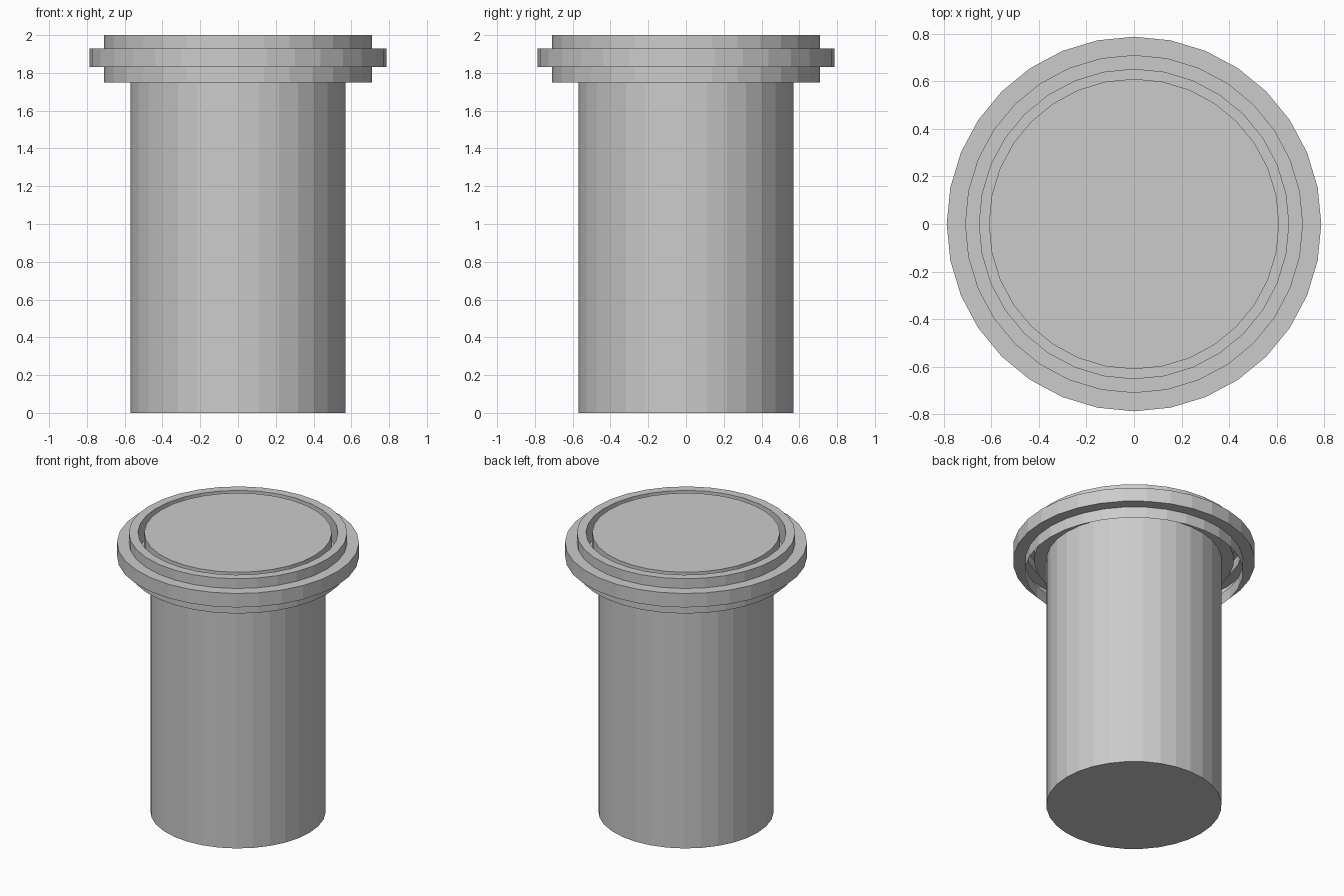
import bpy
import bmesh
import math

if "Cube" in bpy.data.objects:
    bpy.data.objects.remove(bpy.data.objects["Cube"])

SIDES = 32


def lathe(name, profile):
    """Spin a (radius, z) profile round z; zero radius ends close as flat caps."""
    mesh = bpy.data.meshes.new(name)
    bm = bmesh.new()
    rings = []
    for r, z in profile:
        rings.append([bm.verts.new((r * math.cos(2 * math.pi * i / SIDES),
                                    r * math.sin(2 * math.pi * i / SIDES), z))
                      for i in range(SIDES)] if r > 0 else None)
    for a, b in zip(rings, rings[1:]):
        if a is None:
            bm.faces.new(list(reversed(b)))
        elif b is None:
            bm.faces.new(a)
        else:
            for i in range(SIDES):
                j = (i + 1) % SIDES
                bm.faces.new((a[i], a[j], b[j], b[i]))
    bm.to_mesh(mesh)
    bm.free()
    obj = bpy.data.objects.new(name, mesh)
    bpy.context.collection.objects.link(obj)
    return obj


# Body: closed base and straight wall running up inside the lid
lathe("body", [(0, 0), (0.57, 0), (0.57, 1.84)])

# Lid: hollow stepped rim, groove round the top and raised centre disc
lathe("lid", [
    (0.71, 1.75), (0.71, 1.83),
    (0.787, 1.83), (0.787, 1.93),
    (0.71, 1.93), (0.71, 2.0),
    (0.65, 2.0), (0.65, 1.84),
    (0.57, 1.84), (0.61, 1.84),
    (0.61, 2.0), (0, 2.0),
])
